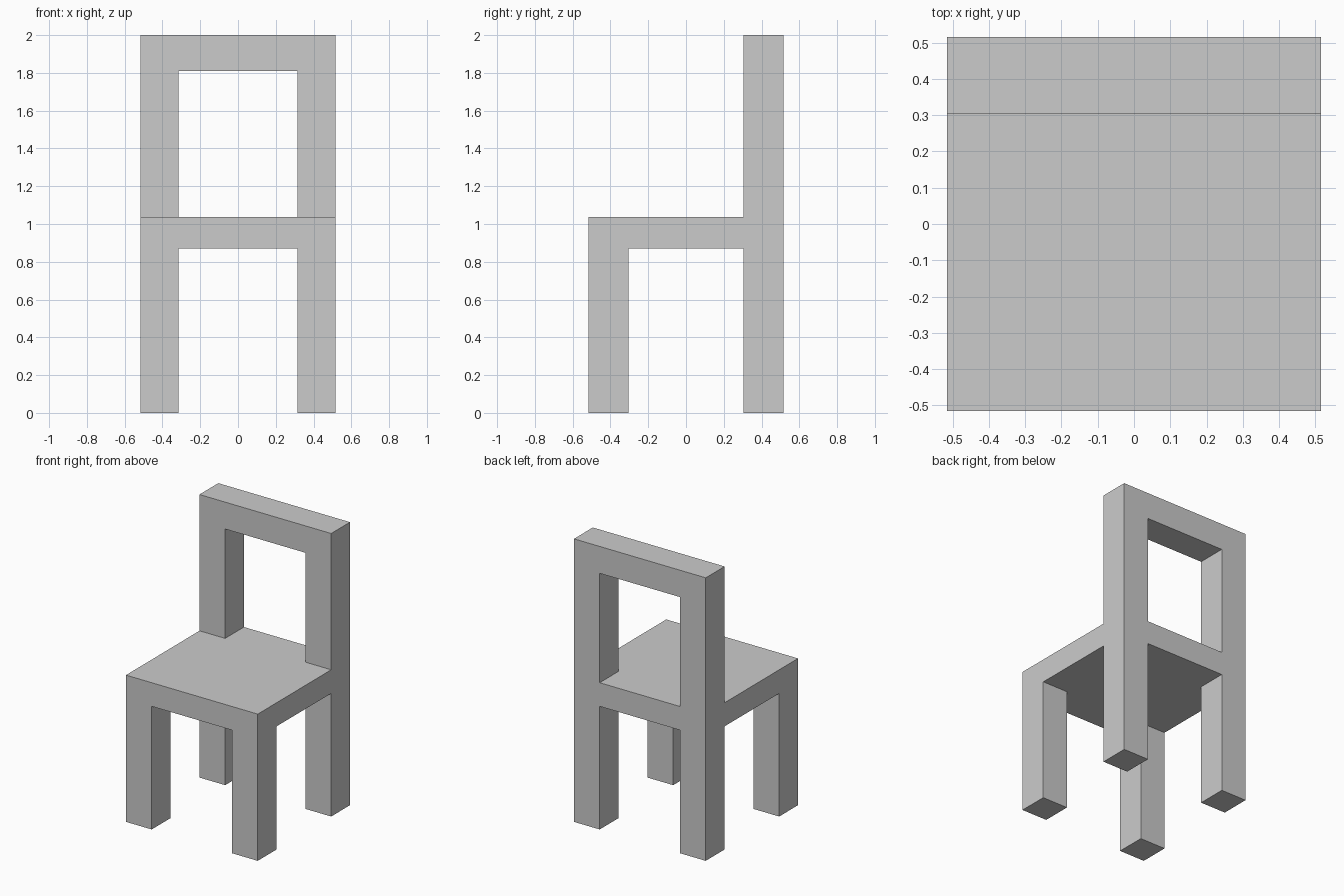
import bpy
import bmesh
from mathutils import Matrix, Vector

if "Cube" in bpy.data.objects:
    bpy.data.objects.remove(bpy.data.objects["Cube"])

HALF = 0.515                 # half width and half depth
LEG_X, LEG_Y = 0.314, 0.305  # inner sides of the legs
SEAT_LOW, SEAT_TOP = 0.87, 1.037
RAIL_LOW, TOP = 1.81, 2.0

bm = bmesh.new()


def corner_faces(direction, back_only=False):
    """Corner cells of the seat that face up (+1) or down (-1)."""
    bm.normal_update()
    found = []
    for f in bm.faces:
        c = f.calc_center_median()
        if (f.normal.z * direction > 0.9 and abs(c.x) > LEG_X
                and abs(c.y) > LEG_Y and (c.y > 0 or not back_only)):
            found.append(f)
    return found


def extrude_to(faces, z):
    """Extrude faces vertically until they reach height z."""
    new = bmesh.ops.extrude_discrete_faces(bm, faces=faces)["faces"]
    for v in {v for f in new for v in f.verts}:
        v.co.z = z
    return new


# Seat slab, cut into a 3 x 3 layout that marks the legs
size = Matrix.Diagonal((2 * HALF, 2 * HALF, SEAT_TOP - SEAT_LOW, 1))
place = Matrix.Translation((0, 0, (SEAT_TOP + SEAT_LOW) / 2))
bmesh.ops.create_cube(bm, size=1, matrix=place @ size)
for axis, offset in ((Vector((1, 0, 0)), LEG_X), (Vector((0, 1, 0)), LEG_Y)):
    for side in (-1, 1):
        bmesh.ops.bisect_plane(bm, geom=bm.verts[:] + bm.edges[:] + bm.faces[:],
                               plane_co=axis * offset * side, plane_no=axis)

# Four legs
extrude_to(corner_faces(-1), 0)

# Back posts, with a loop where the rail starts
posts = extrude_to(corner_faces(1, back_only=True), RAIL_LOW)
extrude_to(posts, TOP)

# Top rail, bridged between the facing sides of the posts
bm.normal_update()
inner = []
for f in bm.faces:
    c = f.calc_center_median()
    if c.z > RAIL_LOW and f.normal.x * c.x < -0.1:
        inner.append(f)
rims = list({e for f in inner for e in f.edges})
bmesh.ops.delete(bm, geom=inner, context='FACES_ONLY')
bmesh.ops.bridge_loops(bm, edges=rims)

bmesh.ops.recalc_face_normals(bm, faces=bm.faces[:])
mesh = bpy.data.meshes.new("chair")
bm.to_mesh(mesh)
bm.free()
chair = bpy.data.objects.new("chair", mesh)
bpy.context.collection.objects.link(chair)
